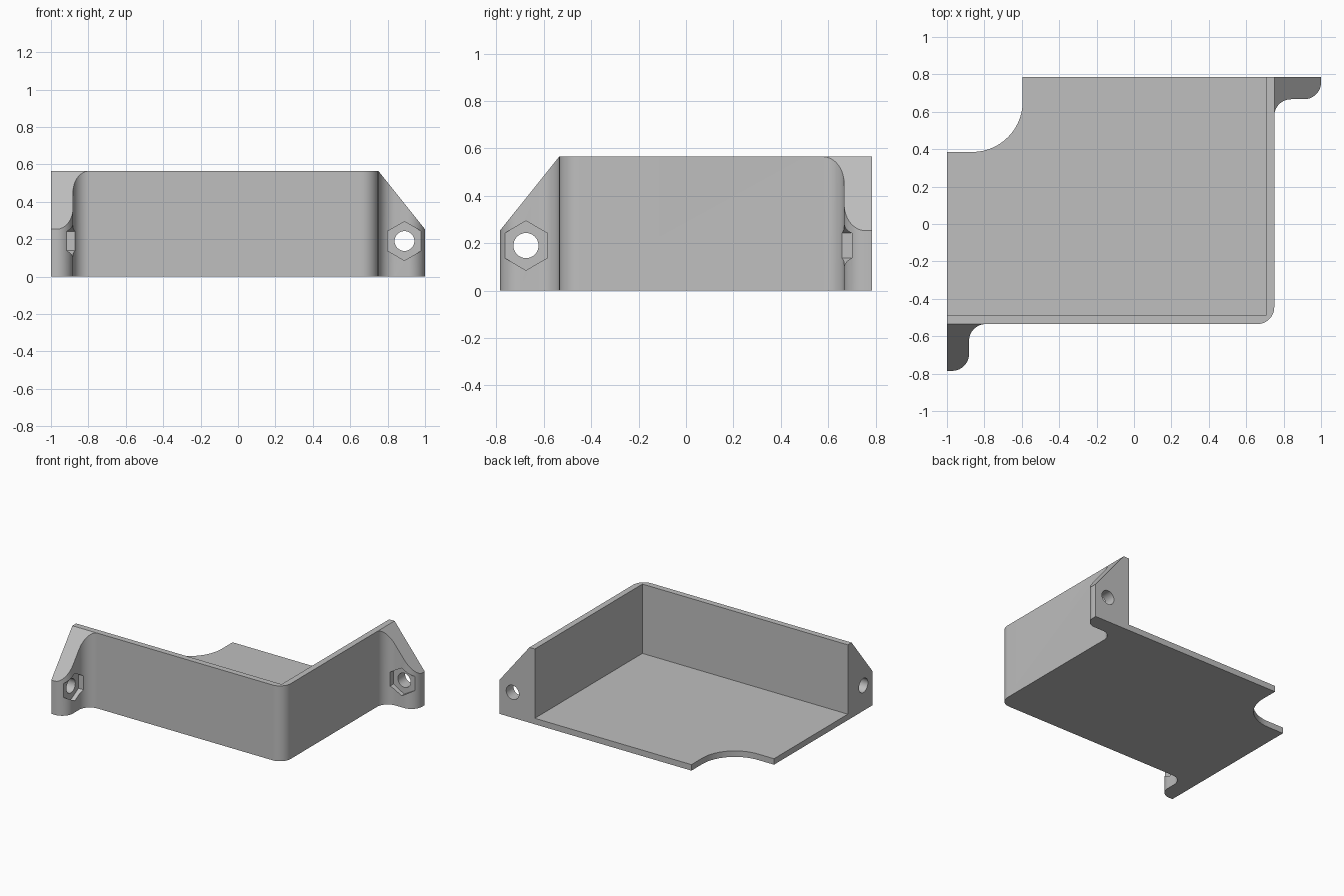
import bpy, bmesh
from math import cos, sin, pi, radians
from mathutils import Vector

cube = bpy.data.objects.get("Cube")
if cube:
    bpy.data.objects.remove(cube)

LEFT, RIGHT, FRONT, BACK = -1.0, 0.75, -0.535, 0.785
HEIGHT, WALL, LIP = 0.565, 0.045, 0.253
REACH, TAB, R = 0.25, 0.118, 0.09

grey = bpy.data.materials.new("plain grey")
grey.use_nodes = True
grey.diffuse_color = (0.52, 0.52, 0.52, 1)
grey.node_tree.nodes["Principled BSDF"].inputs["Base Color"].default_value = (0.52, 0.52, 0.52, 1)


def rounded(corners, steps=14):
    """Outline from (x, y, radius) corners, each right angle turned into an arc."""
    out = []
    for i, (x, y, r) in enumerate(corners):
        p = Vector((x, y))
        if not r:
            out.append(p)
            continue
        a = (Vector(corners[i - 1][:2]) - p).normalized()
        b = (Vector(corners[(i + 1) % len(corners)][:2]) - p).normalized()
        centre = p + (a + b) * r
        for k in range(steps + 1):
            t = k / steps * pi / 2
            out.append(centre - b * r * cos(t) - a * r * sin(t))
    return out


def prism(name, points, low, high, place):
    """Extrude a flat outline from low to high, place() maps it into space."""
    bm = bmesh.new()
    base = bm.faces.new([bm.verts.new(place(p[0], p[1], low)) for p in points])
    top = bmesh.ops.extrude_face_region(bm, geom=[base])["geom"]
    shift = Vector(place(0, 0, high)) - Vector(place(0, 0, low))
    bmesh.ops.translate(bm, vec=shift, verts=[v for v in top if isinstance(v, bmesh.types.BMVert)])
    bmesh.ops.recalc_face_normals(bm, faces=bm.faces)
    mesh = bpy.data.meshes.new(name)
    bm.to_mesh(mesh)
    bm.free()
    mesh.materials.append(grey)
    obj = bpy.data.objects.new(name, mesh)
    bpy.context.collection.objects.link(obj)
    return obj


def upright(x, y, z):
    return (x, y, z)


def right_tab(u, z, depth):
    return (RIGHT + u, BACK - depth, z)


def front_tab(u, z, depth):
    return (LEFT + depth, FRONT - u, z)


def ring(sides, radius, turn=0):
    return [(0.14 + radius * cos(turn + 2 * pi * i / sides),
             0.19 + radius * sin(turn + 2 * pi * i / sides)) for i in range(sides)]


# Full-height body with its two tabs and the scooped corner
outline = rounded([
    (LEFT, FRONT - REACH, 0), (LEFT + TAB, FRONT - REACH, R), (LEFT + TAB, FRONT, R),
    (RIGHT, FRONT, R), (RIGHT, BACK - TAB, R), (RIGHT + REACH, BACK - TAB, R),
    (RIGHT + REACH, BACK, 0), (-0.595, BACK, 0), (-0.595, 0.385, 0.27), (LEFT, 0.385, 0)])
body = prism("corner_tray", outline, 0, HEIGHT, upright)

# Open interior above the floor
cutters = [prism("interior_cutter",
                 [(-1.2, FRONT + WALL), (RIGHT - WALL, FRONT + WALL), (RIGHT - WALL, 1), (-1.2, 1)],
                 WALL, 1, upright)]

# Sloped top, bolt hole and hexagonal nut recess on each tab
slope = (HEIGHT - LIP) / REACH
wedge = [(-0.05, HEIGHT + 0.05 * slope), (0.3, HEIGHT - 0.3 * slope), (0.3, HEIGHT + 0.05 * slope)]
for side, place in (("right", right_tab), ("front", front_tab)):
    cutters += [
        prism(side + "_slope_cutter", wedge, -0.1, 0.4, place),
        prism(side + "_hole_cutter", ring(32, 0.053), -0.1, 0.4, place),
        prism(side + "_nut_cutter", ring(6, 0.104, pi / 2), 0.085, 0.4, place)]

bpy.context.view_layer.objects.active = body
for cutter in cutters:
    cutter.hide_render = True
    cut = body.modifiers.new(cutter.name, 'BOOLEAN')
    cut.operation = 'DIFFERENCE'
    cut.solver = 'EXACT'
    cut.object = cutter
    bpy.ops.object.modifier_apply(modifier=cut.name)
    bpy.data.objects.remove(cutter)

# Smooth the rounded walls, keep the edges crisp
bpy.ops.object.select_all(action='DESELECT')
body.select_set(True)
bpy.ops.object.shade_smooth_by_angle(angle=radians(25))
